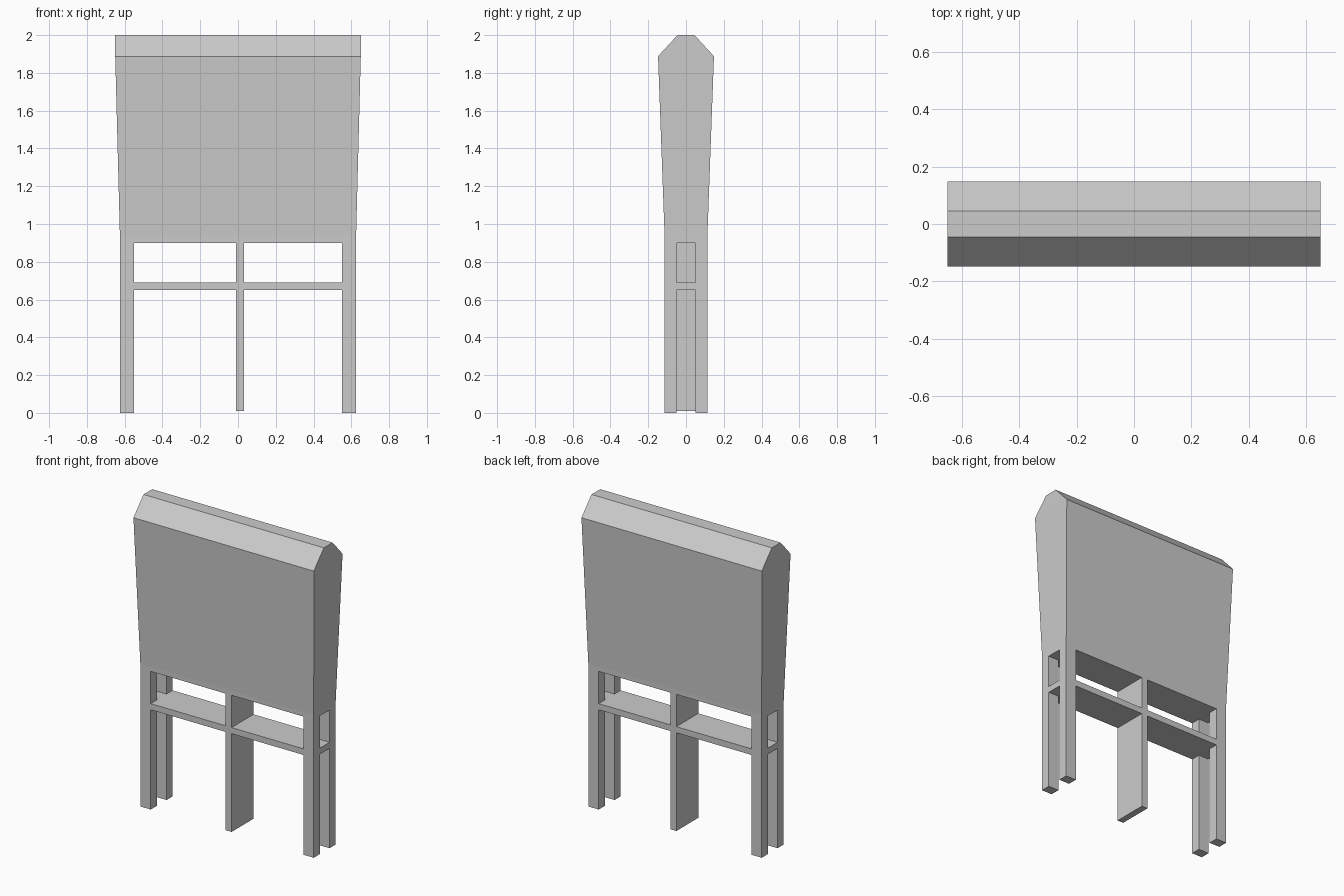
import bpy, bmesh

if "Cube" in bpy.data.objects:
    bpy.data.objects.remove(bpy.data.objects["Cube"])

HX, HY = 0.625, 0.113      # half footprint of the frame
IX, IY = 0.55, 0.05        # inner edges of the corner legs
Z_LOW, Z_HIGH, Z_BODY = 0.65, 0.69, 0.90


def loft(name, rings):
    """Closed solid through matching rings of points."""
    bm = bmesh.new()
    loops = [[bm.verts.new(p) for p in ring] for ring in rings]
    n = len(loops[0])
    bm.faces.new(loops[0][::-1])
    bm.faces.new(loops[-1])
    for a, b in zip(loops, loops[1:]):
        for i in range(n):
            j = (i + 1) % n
            bm.faces.new((a[i], a[j], b[j], b[i]))
    bmesh.ops.recalc_face_normals(bm, faces=bm.faces)
    mesh = bpy.data.meshes.new(name)
    bm.to_mesh(mesh)
    bm.free()
    obj = bpy.data.objects.new(name, mesh)
    bpy.context.collection.objects.link(obj)
    return obj


def rect(x0, x1, y0, y1, z):
    return [(x0, y0, z), (x1, y0, z), (x1, y1, z), (x0, y1, z)]


def box(name, x, y, z):
    return loft(name, [rect(*x, *y, h) for h in z])


# Tall body flaring upwards, with a bevelled ridge on top
levels = [(HX, HY, Z_BODY), (HX, HY, 0.93), (0.65, 0.148, 1.888), (0.65, 0.045, 2.0)]
loft("body", [rect(-x, x, -y, y, z) for x, y, z in levels])

# Four square corner legs
for sx, side in ((-1, "left"), (1, "right")):
    for sy, end in ((-1, "front"), (1, "back")):
        box(f"{end}_{side}_leg", sorted((sx * IX, sx * HX)),
            sorted((sy * IY, sy * HY)), (0, Z_BODY))

# Shelf notched around the legs, flush with their outer faces
quarter = [(HX, IY), (IX, IY), (IX, HY)]
outline = (quarter + [(-x, y) for x, y in quarter[::-1]]
           + [(-x, -y) for x, y in quarter] + [(x, -y) for x, y in quarter[::-1]])
loft("shelf", [[(x, y, z) for x, y in outline] for z in (Z_LOW, Z_HIGH)])

# Central divider below and above the shelf
for name, z in (("lower_divider", (0.01, Z_LOW)), ("upper_divider", (Z_HIGH, Z_BODY))):
    box(name, (-0.01, 0.033), (-HY, HY), z)
